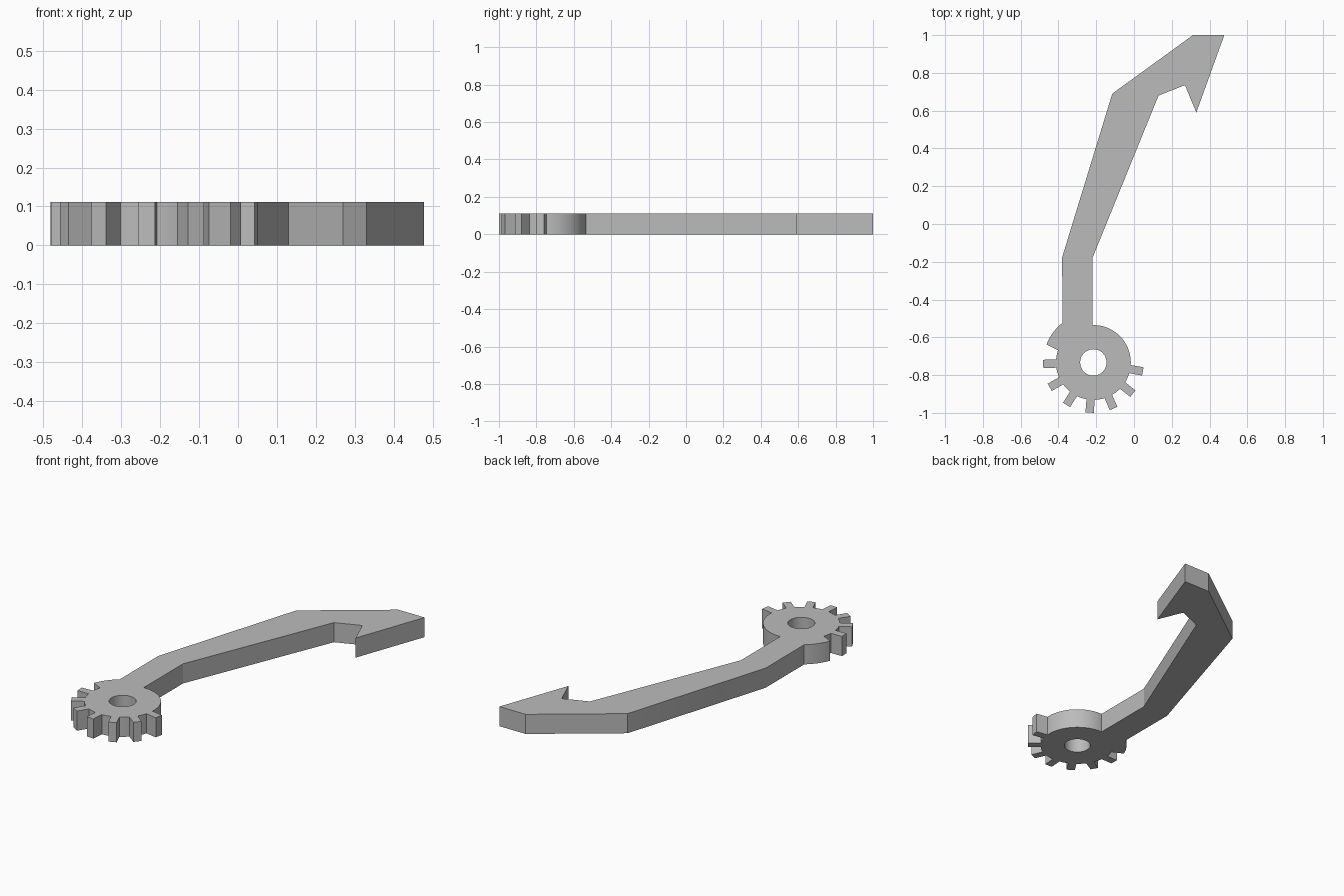
import bpy
import bmesh
from math import radians, sin, cos, sqrt, pi
from mathutils import Vector

if "Cube" in bpy.data.objects:
    bpy.data.objects.remove(bpy.data.objects["Cube"], do_unlink=True)

CENTER = Vector((-0.215, -0.733))
ROOT, TIP, HOLE = 0.198, 0.266, 0.07
HALF_TOOTH = 0.022
THICK = 0.112


def polar(radius, degrees, side=0.0):
    """Point at a distance along a direction, shifted sideways."""
    a = radians(degrees)
    return CENTER + Vector((cos(a), sin(a))) * radius + Vector((-sin(a), cos(a))) * side


def arc(radius, start, end, step=4):
    n = max(1, round(abs(end - start) / step))
    return [polar(radius, start + (end - start) * i / n) for i in range(n + 1)]


# Hooked arm, ending where it meets the top of the gear
outline = [Vector(p) for p in (
    (-0.38, -0.175), (-0.115, 0.69), (0.312, 1), (0.478, 1), (0.33, 0.59),
    (0.27, 0.735), (0.13, 0.68), (-0.22, -0.18))]

# Gear rim: plain quarter, then seven teeth separated by root arcs
foot = sqrt(ROOT ** 2 - HALF_TOOTH ** 2)
half_angle = 6.4
angle = 91.5
for i in range(7):
    tooth = -10.3 - 28 * i
    outline += arc(ROOT, angle, tooth + half_angle)[:-1]
    outline += [polar(foot, tooth, HALF_TOOTH), polar(TIP, tooth, HALF_TOOTH),
                polar(TIP, tooth, -HALF_TOOTH), polar(foot, tooth, -HALF_TOOTH)]
    angle = tooth - half_angle - 4

# Wide end stop running up to the arm
outline += arc(ROOT, angle, -199) + arc(TIP, -201, -231.8)

hole = arc(HOLE, 0, 360, 7.5)[:-1]

# Fill the profile around the hole and extrude it
bm = bmesh.new()
edges = []
for loop in (outline, hole):
    verts = [bm.verts.new((p.x, p.y, 0)) for p in loop]
    edges += [bm.edges.new((v, verts[i - 1])) for i, v in enumerate(verts)]
bmesh.ops.triangle_fill(bm, edges=edges, use_beauty=True, normal=(0, 0, 1))
top = bmesh.ops.extrude_face_region(bm, geom=bm.faces[:])
moved = [g for g in top["geom"] if isinstance(g, bmesh.types.BMVert)]
bmesh.ops.translate(bm, verts=moved, vec=(0, 0, THICK))
bmesh.ops.recalc_face_normals(bm, faces=bm.faces[:])

mesh = bpy.data.meshes.new("geared_hook_arm")
bm.to_mesh(mesh)
bm.free()
arm = bpy.data.objects.new("geared_hook_arm", mesh)
bpy.context.collection.objects.link(arm)

# Plain grey
grey = bpy.data.materials.new("grey")
grey.use_nodes = True
color = (0.5, 0.5, 0.5, 1)
grey.diffuse_color = color
grey.node_tree.nodes["Principled BSDF"].inputs["Base Color"].default_value = color
mesh.materials.append(grey)

bpy.context.view_layer.objects.active = arm
arm.select_set(True)
bpy.ops.object.shade_smooth_by_angle(angle=pi / 9)
